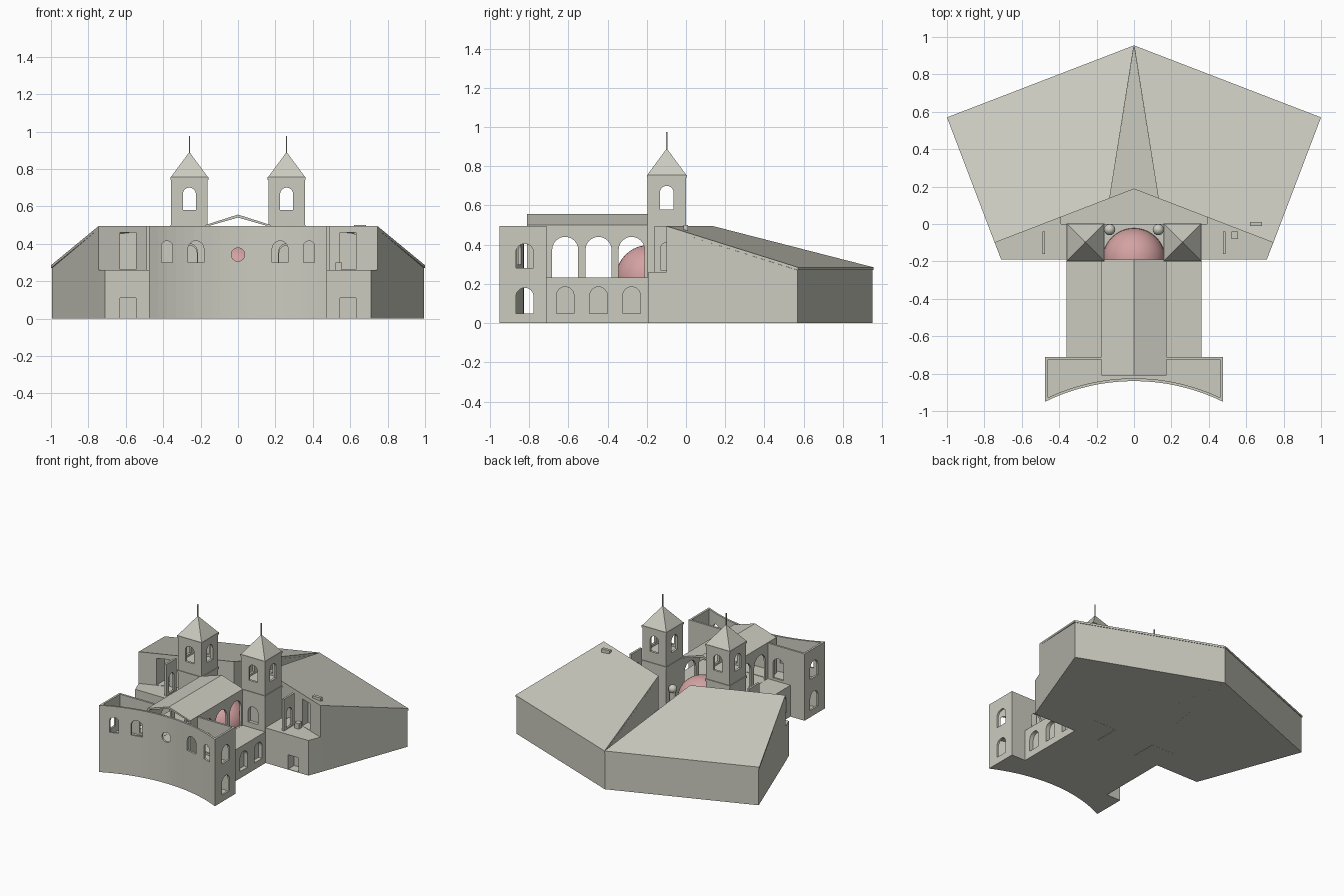
import bpy, bmesh, math
from mathutils import Vector, Matrix

if "Cube" in bpy.data.objects:
    bpy.data.objects.remove(bpy.data.objects["Cube"])


def material(name, rgb):
    m = bpy.data.materials.new(name)
    m.diffuse_color = (*rgb, 1)
    m.use_nodes = True
    m.node_tree.nodes["Principled BSDF"].inputs["Base Color"].default_value = m.diffuse_color
    return m


STONE = material("pale_stone", (0.60, 0.60, 0.53))
PINK = material("pink_dome", (0.66, 0.36, 0.36))


def finish(name, bm, mat=STONE):
    bmesh.ops.recalc_face_normals(bm, faces=bm.faces)
    me = bpy.data.meshes.new(name)
    bm.to_mesh(me)
    bm.free()
    ob = bpy.data.objects.new(name, me)
    bpy.context.collection.objects.link(ob)
    me.materials.append(mat)
    return ob


def loft(name, low, high, mat=STONE):
    """Closed solid between two matching 3D outlines."""
    bm = bmesh.new()
    a = [bm.verts.new(p) for p in low]
    b = [bm.verts.new(p) for p in high]
    n = len(a)
    bm.faces.new(a[::-1])
    bm.faces.new(b)
    for i in range(n):
        j = (i + 1) % n
        bm.faces.new((a[i], a[j], b[j], b[i]))
    return finish(name, bm, mat)


def prism(name, pts, z0, z1):
    return loft(name, [(x, y, z0) for x, y in pts], [(x, y, z1) for x, y in pts])


def box(name, x0, x1, y0, y1, z0, z1):
    return prism(name, [(x0, y0), (x1, y0), (x1, y1), (x0, y1)], z0, z1)


def arch(axis, x, y, width, z0, z1, depth):
    """Round-headed cutter centred on (x, y), running along the axis."""
    r = width / 2
    prof = [(-r, z0), (r, z0)]
    prof += [(r * math.cos(t * math.pi / 12), z1 - r + r * math.sin(t * math.pi / 12))
             for t in range(13)]
    d = depth / 2
    if axis == 'x':
        return loft("cutter", [(x - d, y + u, z) for u, z in prof],
                    [(x + d, y + u, z) for u, z in prof])
    return loft("cutter", [(x + u, y - d, z) for u, z in prof],
                [(x + u, y + d, z) for u, z in prof])


def cut(ob, *cutters):
    for c in cutters:
        c.hide_render = True
        m = ob.modifiers.new("cut", 'BOOLEAN')
        m.operation = 'DIFFERENCE'
        m.solver = 'EXACT'
        m.object = c
        bpy.context.view_layer.objects.active = ob
        bpy.ops.object.modifier_apply(modifier=m.name)
        bpy.data.objects.remove(c, do_unlink=True)


def sphere(name, loc, r, mat, seg):
    bm = bmesh.new()
    bmesh.ops.create_uvsphere(bm, u_segments=seg, v_segments=seg // 2, radius=r,
                              matrix=Matrix.Translation(loc))
    for f in bm.faces:
        f.smooth = True
    return finish(name, bm, mat)


# concave entrance block
def arc(x, off=0.0):
    return -1.92 + math.sqrt(1.08 ** 2 - x * x) + off


def outline(w, back, off):
    pts = [(w * (i / 10 - 1), arc(w * (i / 10 - 1), off)) for i in range(21)]
    return pts + [(w, back), (-w, back)]


front = prism("entrance_block", outline(0.475, -0.71, 0), 0, 0.495)
cut(front, prism("cutter", outline(0.46, -0.725, 0.015), 0.235, 0.6),
    prism("cutter", outline(0.46, -0.725, 0.015), 0.015, 0.22),
    box("cutter", -0.165, 0.165, -0.75, -0.68, 0.235, 0.6))
for s in (-1, 1):
    cut(front, arch('y', s * 0.38, arc(0.38), 0.06, 0.30, 0.415, 0.09),
        arch('y', s * 0.225, arc(0.225), 0.085, 0.30, 0.415, 0.07),
        arch('x', s * 0.475, -0.822, 0.09, 0.05, 0.18, 0.06),
        arch('x', s * 0.475, -0.822, 0.09, 0.28, 0.405, 0.06),
        arch('y', s * 0.26, -0.71, 0.085, 0.25, 0.40, 0.06))
bm = bmesh.new()
bmesh.ops.create_cone(bm, cap_ends=True, segments=24, radius1=0.036, radius2=0.036, depth=0.1,
                      matrix=Matrix.Translation((0, -0.84, 0.342)) @ Matrix.Rotation(math.pi / 2, 4, 'X'))
cut(front, finish("cutter", bm))

# low aisles with recessed windows
aisles = box("aisles", -0.36, 0.36, -0.71, -0.19, 0, 0.232)
BAYS = (-0.616, -0.446, -0.277)
for s in (-1, 1):
    for y in BAYS:
        cut(aisles, arch('x', s * 0.36, y, 0.09, 0.05, 0.185, 0.06))

# nave clerestory walls and gable roof
for s in (-1, 1):
    x0, x1 = sorted((s * 0.16, s * 0.175))
    wall = box("nave_wall", x0, x1, -0.81, -0.19, 0.23, 0.495)
    for y in BAYS:
        cut(wall, arch('x', s * 0.167, y, 0.133, 0.233, 0.44, 0.1))
roof = [(-0.175, 0.49), (0, 0.54), (0.175, 0.49), (0.175, 0.5), (0, 0.556), (-0.175, 0.5)]
loft("nave_roof", [(x, -0.81, z) for x, z in roof], [(x, -0.19, z) for x, z in roof])

# crossing with dome and two small domed posts
box("crossing_floor", -0.16, 0.16, -0.19, 0, 0, 0.23)
sphere("dome", (0, -0.19, 0.23), 0.168, PINK, 40)
for s in (-1, 1):
    x = s * 0.13
    bm = bmesh.new()
    bmesh.ops.create_cone(bm, cap_ends=True, segments=16, radius1=0.022, radius2=0.022, depth=0.1,
                          matrix=Matrix.Translation((x, -0.03, 0.28)))
    finish("small_post", bm)
    sphere("small_post_cap", (x, -0.03, 0.335), 0.03, STONE, 16)

# bell towers
for s in (-1, 1):
    cx, cy = s * 0.26, -0.098

    def ring(r, z):
        return [(cx - r, cy - r, z), (cx + r, cy - r, z), (cx + r, cy + r, z), (cx - r, cy + r, z)]

    tower = loft("bell_tower", ring(0.097, 0), ring(0.097, 0.745))
    cut(tower, loft("cutter", ring(0.08, 0.565), ring(0.08, 0.73)),
        arch('x', cx, cy, 0.07, 0.58, 0.70, 0.4),
        arch('y', cx, cy, 0.07, 0.58, 0.70, 0.4),
        arch('y', cx, cy - 0.097, 0.08, 0.27, 0.39, 0.05))
    loft("tower_ledge", ring(0.102, 0.485), ring(0.102, 0.5))
    loft("tower_eaves", ring(0.102, 0.742), ring(0.102, 0.756))
    loft("tower_roof", ring(0.1, 0.755), ring(0.004, 0.885))
    box("tower_finial", cx - 0.003, cx + 0.003, cy - 0.004, cy + 0.004, 0.87, 0.975)

# rear halls: sloped bodies, roof sheets, terraces
RIDGE_IN, RIDGE_OUT = (0.13, 0.137), (0.745, -0.1)
for s in (-1, 1):
    def P(p, z):
        return (s * p[0], p[1], z)

    body = [((0, 0.952), 0.27), ((0.994, 0.568), 0.27), (RIDGE_OUT, 0.48), (RIDGE_IN, 0.48)]
    hall = loft("rear_hall", [P(p, 0) for p, z in body], [P(p, z) for p, z in body])
    cut(hall, box("cutter", min(s * 0.545, s * 0.63), max(s * 0.545, s * 0.63),
                  -0.15, 0.04, 0.262, 0.46))
    sheet = [((0, 0.955), 0.27), ((1, 0.57), 0.27), (RIDGE_OUT, 0.48), (RIDGE_IN, 0.48)]
    loft("hall_roof", [P(p, z) for p, z in sheet], [P(p, z + 0.015) for p, z in sheet])
    # front terrace with doorway
    pts = [(0.355, -0.19), (0.71, -0.19), RIDGE_OUT, (0.39, 0.037), (0.39, 0), (0.355, 0)]
    ter = prism("terrace", [(s * x, y) for x, y in pts], 0, 0.26)
    cut(ter, box("cutter", min(s * 0.545, s * 0.63), max(s * 0.545, s * 0.63),
                 -0.25, -0.12, 0.004, 0.11))
    # free-standing side screen beside the tower
    x0, x1 = sorted((s * 0.475, s * 0.49))
    screen = box("side_screen", x0, x1, -0.16, -0.04, 0.255, 0.495)
    cut(screen, arch('x', s * 0.482, -0.1, 0.06, 0.27, 0.41, 0.1))

# recessed gore between the two halls
prism("valley_floor", [(0, 0.95), (-0.13, 0.137), (0, 0.187), (0.13, 0.137)], 0, 0.25)

# court base, a single sheet facing down
bm = bmesh.new()
bm.faces.new([bm.verts.new((x, y, 0)) for x, y in
              ((-0.39, 0), (-0.39, 0.037), (0, 0.187), (0.39, 0.037), (0.39, 0))])
base = finish("court_base", bm)
if base.data.polygons[0].normal.z > 0:
    base.data.flip_normals()

# roof vents
box("roof_vent", 0.62, 0.685, -0.012, 0.01, 0.45, 0.50)
box("terrace_vent", 0.52, 0.555, -0.08, -0.04, 0.25, 0.30)
